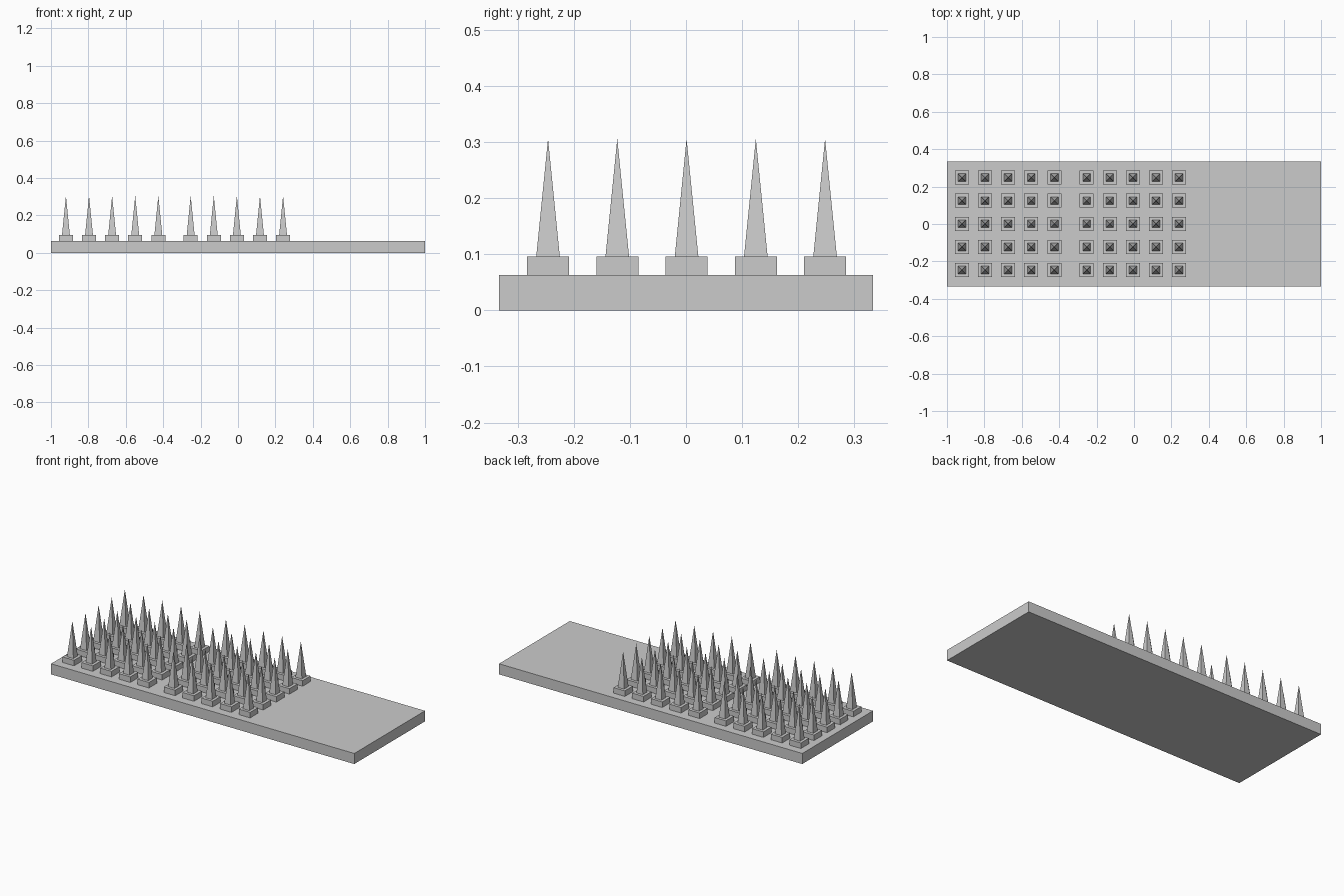
import bpy
import math

cube = bpy.data.objects.get("Cube")
if cube:
    bpy.data.objects.remove(cube, do_unlink=True)

grey = bpy.data.materials.new("light_grey")
grey.use_nodes = True
grey.diffuse_color = (0.6, 0.6, 0.6, 1)
grey.node_tree.nodes["Principled BSDF"].inputs["Base Color"].default_value = (0.6, 0.6, 0.6, 1)

SLAB_TOP = 0.063
FOOT_TOP = 0.096
TIP = 0.306
STEP = 0.1235


def finish(name):
    obj = bpy.context.object
    obj.name = name
    bpy.ops.object.transform_apply(location=False, rotation=True, scale=True)
    obj.data.materials.append(grey)
    return obj


def box(name, x, y, bottom, top, width, depth):
    bpy.ops.mesh.primitive_cube_add(size=1, location=(x, y, (bottom + top) / 2))
    bpy.context.object.scale = (width, depth, top - bottom)
    return finish(name)


def pyramid(name, x, y, bottom, top, width):
    bpy.ops.mesh.primitive_cone_add(
        vertices=4, radius1=width / math.sqrt(2), radius2=0, depth=top - bottom,
        location=(x, y, (bottom + top) / 2), rotation=(0, 0, math.pi / 4))
    return finish(name)


def copy_to(source, x, y):
    obj = source.copy()
    obj.location.x, obj.location.y = x, y
    bpy.context.collection.objects.link(obj)


# Base slab
box("base_slab", 0, 0, 0, SLAB_TOP, 2, 0.666)

# Two blocks of spikes, each five by five, on square feet
spots = [(start + i * STEP, 0.001 + j * STEP)
         for start in (-0.92, -0.253)
         for i in range(5) for j in range(-2, 3)]
foot = box("spike_foot", *spots[0], SLAB_TOP, FOOT_TOP, 0.075, 0.075)
spike = pyramid("spike", *spots[0], FOOT_TOP, TIP, 0.042)
for x, y in spots[1:]:
    copy_to(foot, x, y)
    copy_to(spike, x, y)
